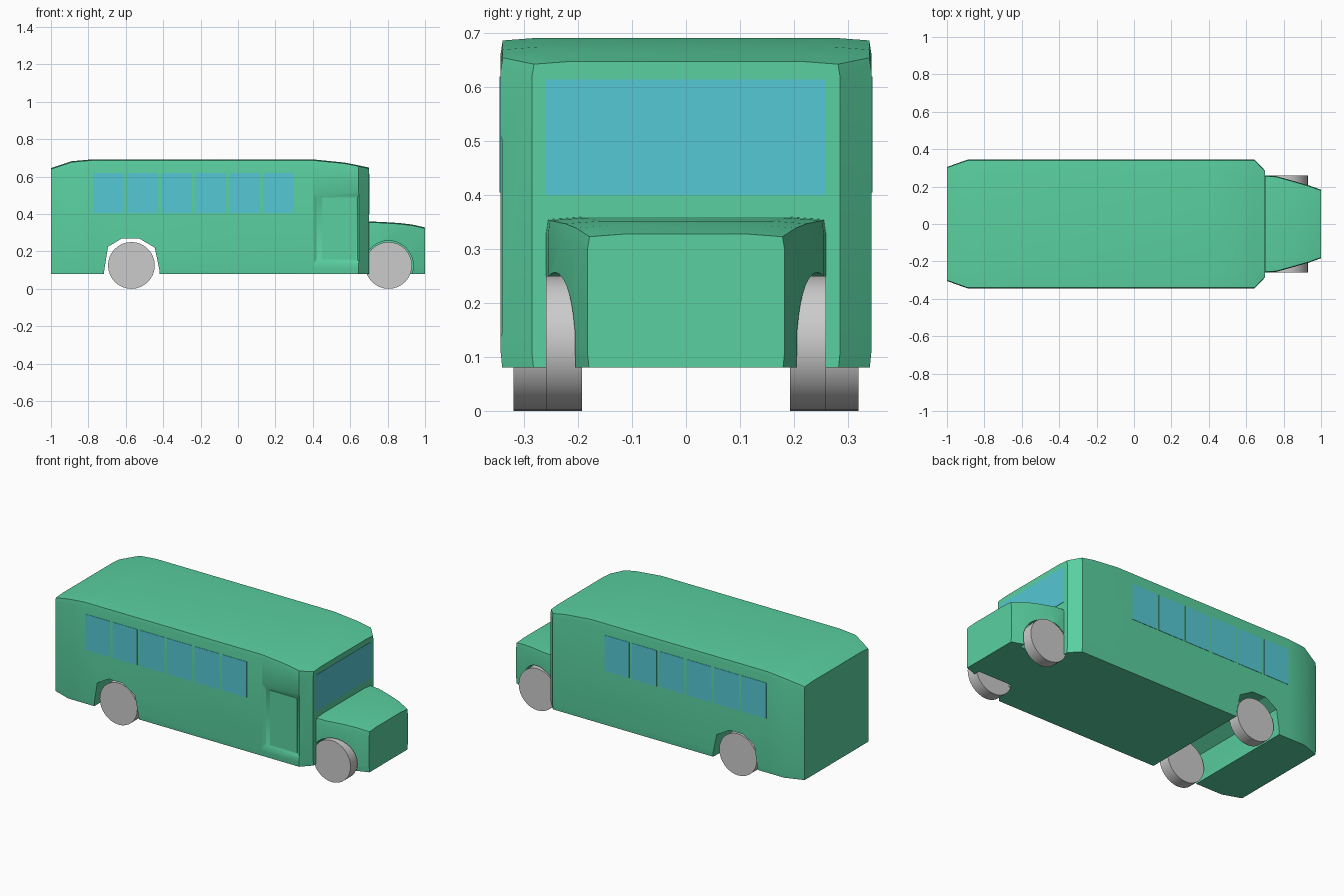
import bpy, bmesh, math

if "Cube" in bpy.data.objects:
    bpy.data.objects.remove(bpy.data.objects["Cube"])


def material(name, rgb):
    m = bpy.data.materials.new(name)
    m.diffuse_color = (*rgb, 1)
    m.use_nodes = True
    m.node_tree.nodes["Principled BSDF"].inputs["Base Color"].default_value = m.diffuse_color
    return m


GREEN = material("green_paint", (0.10, 0.63, 0.35))
GLASS = material("blue_glass", (0.09, 0.58, 0.66))


def link(name, bm, mat=None):
    bmesh.ops.recalc_face_normals(bm, faces=bm.faces)
    me = bpy.data.meshes.new(name)
    bm.to_mesh(me)
    bm.free()
    ob = bpy.data.objects.new(name, me)
    bpy.context.collection.objects.link(ob)
    if mat:
        me.materials.append(mat)
    return ob


def skin(name, rings, mat=None):
    """Join equal-length rings of points into a closed solid."""
    bm = bmesh.new()
    rings = [[bm.verts.new(p) for p in r] for r in rings]
    n = len(rings[0])
    for a, b in zip(rings, rings[1:]):
        for i in range(n):
            j = (i + 1) % n
            bm.faces.new((a[i], a[j], b[j], b[i]))
    bm.faces.new(rings[0])
    bm.faces.new(rings[-1])
    return link(name, bm, mat)


def shell(name, stations, bottom, mat):
    """Loft from stations of (x, half width, roof height)."""
    def ring(x, w, t):
        half = [(w - 0.003, bottom), (w, bottom + 0.03), (w, t - 0.03),
                (w - 0.004, t - 0.005), (w - 0.07, t)]
        return [(x, y, z) for y, z in half] + [(x, -y, z) for y, z in reversed(half)]
    return skin(name, [ring(*s) for s in stations], mat)


def box(name, lo, hi, mat=None):
    (x0, y0, z0), (x1, y1, z1) = lo, hi
    return skin(name, [[(x0, y, z0), (x1, y, z0), (x1, y, z1), (x0, y, z1)]
                       for y in (y0, y1)], mat)


def disc(name, x, z, r, y0, y1, sides=32):
    a = [2 * math.pi * i / sides for i in range(sides)]
    return skin(name, [[(x + r * math.cos(t), y, z + r * math.sin(t)) for t in a]
                       for y in (y0, y1)])


def cut(ob, cutter):
    mod = ob.modifiers.new("cut", 'BOOLEAN')
    mod.operation = 'DIFFERENCE'
    mod.solver = 'EXACT'
    mod.object = cutter
    cutter.hide_render = True
    bpy.context.view_layer.objects.active = ob
    bpy.ops.object.modifier_apply(modifier=mod.name)
    bpy.data.objects.remove(cutter)


def smooth(ob):
    bpy.ops.object.select_all(action='DESELECT')
    ob.select_set(True)
    bpy.context.view_layer.objects.active = ob
    bpy.ops.object.shade_smooth_by_angle(angle=math.radians(25))


# Passenger body with tapered corners and sloped roof ends
body = shell("bus_body", [(-1, 0.305, 0.645), (-0.89, 0.344, 0.682), (-0.78, 0.344, 0.692),
                          (0.40, 0.344, 0.692), (0.57, 0.344, 0.675),
                          (0.645, 0.344, 0.66), (0.70, 0.286, 0.648)], 0.08, GREEN)

# Rear wheel arch runs right through the body
arch = [(-0.72, 0), (-0.715, 0.10), (-0.695, 0.225), (-0.62, 0.27), (-0.53, 0.27),
        (-0.445, 0.22), (-0.42, 0.10), (-0.42, 0)]
cut(body, skin("arch_cutter", [[(x, y, z) for x, z in arch] for y in (-0.5, 0.5)]))

# Shallow flared door recess on the kerb side
def door_ring(y, x0, x1, z0, z1):
    return [(x0, y, z0), (x1, y, z0), (x1, y, z1), (x0, y, z1)]

cut(body, skin("recess_cutter", [door_ring(-0.352, 0.39, 0.66, 0.12, 0.53),
                                 door_ring(-0.336, 0.42, 0.64, 0.155, 0.49)]))
box("door", (0.45, -0.340, 0.158), (0.63, -0.325, 0.487), GREEN)

# Bonnet with wheel wells
hood = shell("bonnet", [(0.69, 0.26, 0.36), (0.76, 0.256, 0.358), (0.86, 0.228, 0.352),
                        (0.93, 0.208, 0.344), (1.0, 0.183, 0.328)], 0.08, GREEN)
for s in (-1, 1):
    cut(hood, disc("well_cutter", 0.805, 0.125, 0.132, s * 0.17, s * 0.4))

# Wheels
for s, side in ((-1, "right"), (1, "left")):
    for end, x, y0, y1 in (("front", 0.805, 0.193, 0.26), ("rear", -0.57, 0.253, 0.32)):
        smooth(disc(f"{end}_{side}_wheel", x, 0.125, 0.125, s * y0, s * y1))

# Side windows and windscreen
for s, side in ((-1, "right"), (1, "left")):
    for i in range(6):
        x = -0.775 + i * 0.182
        box(f"{side}_window_{i + 1}", (x, s * 0.340, 0.405), (x + 0.165, s * 0.346, 0.62), GLASS)
box("windscreen", (0.696, -0.26, 0.40), (0.702, 0.26, 0.615), GLASS)

for ob in (body, hood):
    smooth(ob)
